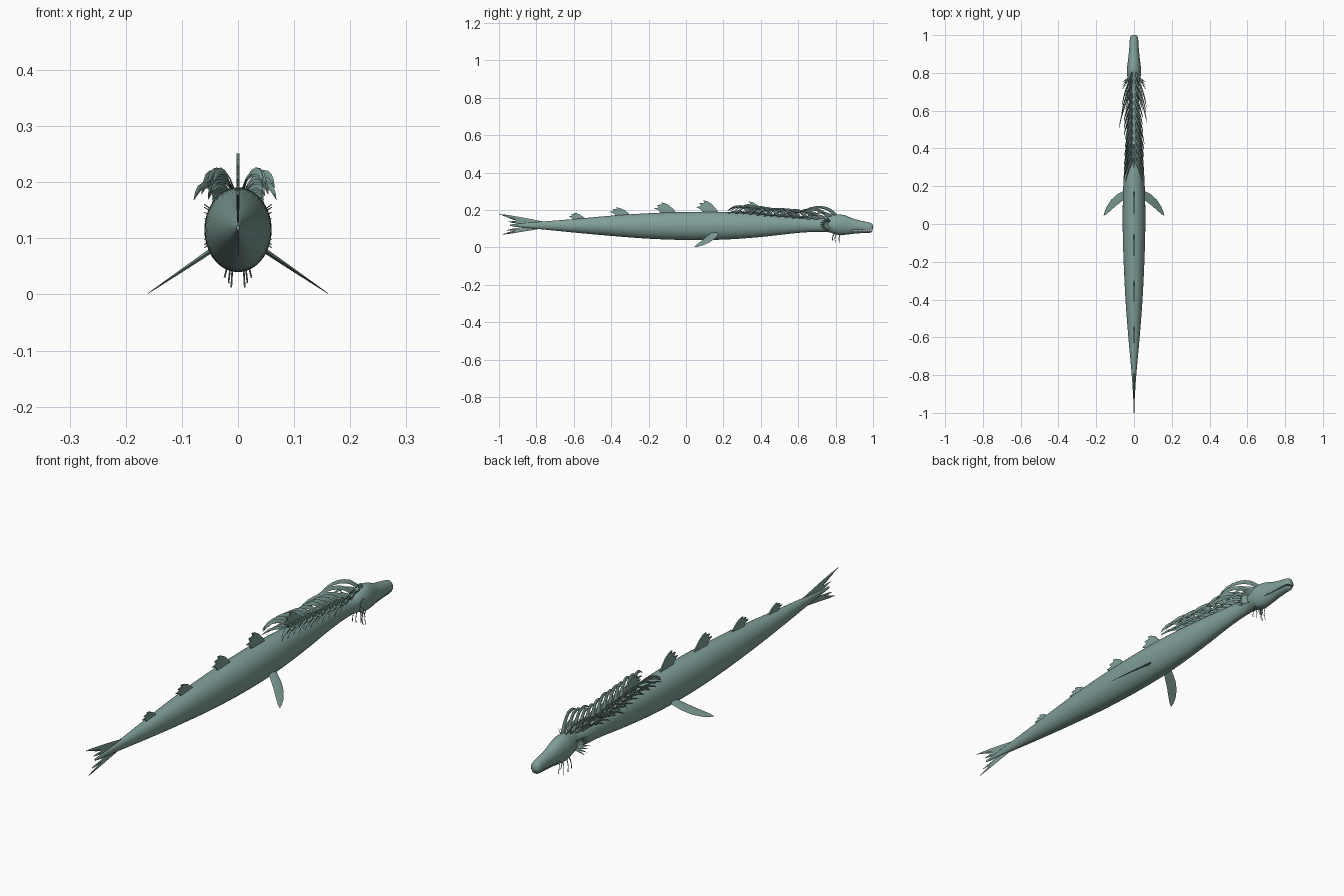
import bpy, bmesh, math, random
from mathutils import Vector

random.seed(4)
if "Cube" in bpy.data.objects:
    bpy.data.objects.remove(bpy.data.objects["Cube"])

skin = bpy.data.materials.new("sea green skin")
skin.use_nodes = True
skin.diffuse_color = (0.22, 0.35, 0.32, 1)
skin.node_tree.nodes["Principled BSDF"].inputs["Base Color"].default_value = skin.diffuse_color


def make(name, bm, smooth=False):
    bmesh.ops.recalc_face_normals(bm, faces=bm.faces)
    mesh = bpy.data.meshes.new(name)
    bm.to_mesh(mesh)
    bm.free()
    mesh.materials.append(skin)
    obj = bpy.data.objects.new(name, mesh)
    bpy.context.collection.objects.link(obj)
    if smooth:
        bpy.ops.object.select_all(action='DESELECT')
        obj.select_set(True)
        bpy.context.view_layer.objects.active = obj
        bpy.ops.object.shade_smooth_by_angle(angle=math.radians(40))
    return obj


def spline(points, steps):
    """Catmull-Rom curve through the points."""
    pts = [Vector(p) for p in points]
    pts = [2 * pts[0] - pts[1]] + pts + [2 * pts[-1] - pts[-2]]
    out = []
    for a, b, c, d in zip(pts, pts[1:], pts[2:], pts[3:]):
        for i in range(steps):
            t = i / steps
            out.append((2 * b + (c - a) * t + (2 * a - 5 * b + 4 * c - d) * t * t
                        + (3 * b - a - 3 * c + d) * t ** 3) / 2)
    return out + [pts[-2]]


def loft(bm, rings):
    """Skin closed rings of points and cap both ends."""
    rows = [[bm.verts.new(p) for p in ring] for ring in rings]
    for lo, hi in zip(rows, rows[1:]):
        for i in range(len(lo)):
            j = (i + 1) % len(lo)
            bm.faces.new((lo[i], lo[j], hi[j], hi[i]))
    bm.faces.new(rows[0])
    bm.faces.new(rows[-1])


def ribbon(bm, path, width, across, thick=0.002, taper=0.6):
    """Flat pointed blade along a path."""
    rings = []
    n = len(path) - 1
    across = Vector(across).normalized()
    for i, p in enumerate(path):
        along = (path[min(i + 1, n)] - path[max(i - 1, 0)]).normalized()
        side = (across - along * across.dot(along)).normalized()
        w = width / 2 * max(0.05, (1 - i / n) ** taper)
        flat = along.cross(side) * thick / 2
        rings.append((p + side * w, p + flat, p - side * w, p - flat))
    loft(bm, rings)


def plate(bm, outline, thick):
    """Flat side-on plate from a (y, z) outline."""
    a, b = [[bm.verts.new((x, y, z)) for y, z in outline] for x in (-thick / 2, thick / 2)]
    bm.faces.new(a)
    bm.faces.new(b)
    for i in range(len(a)):
        j = (i + 1) % len(a)
        bm.faces.new((a[i], a[j], b[j], b[i]))


# Body and head: y, half width, underside, top
profile = [(-0.94, 0.003, 0.115, 0.123), (-0.8, 0.012, 0.1, 0.136), (-0.6, 0.03, 0.08, 0.152),
           (-0.4, 0.045, 0.062, 0.17), (-0.2, 0.055, 0.047, 0.183), (0, 0.06, 0.04, 0.19),
           (0.2, 0.057, 0.042, 0.19), (0.4, 0.045, 0.056, 0.18), (0.6, 0.03, 0.078, 0.162),
           (0.72, 0.026, 0.084, 0.155), (0.77, 0.034, 0.08, 0.168), (0.81, 0.038, 0.068, 0.177),
           (0.85, 0.034, 0.068, 0.172), (0.9, 0.028, 0.074, 0.152), (0.95, 0.024, 0.077, 0.14),
           (0.98, 0.022, 0.078, 0.133), (0.994, 0.018, 0.083, 0.127), (1, 0.009, 0.095, 0.115)]
# two values per vector keep the spline three dimensional
half = spline([(y, w, 0) for y, w, lo, hi in profile], 4)
span = spline([(y, lo, hi) for y, w, lo, hi in profile], 4)
angles = [math.tau * i / 36 for i in range(36)]
bm = bmesh.new()
loft(bm, [[(h.y * math.cos(a), h.x, (s.y + s.z) / 2 + (s.z - s.y) / 2 * math.sin(a)) for a in angles]
          for h, s in zip(half, span)])
body = make("body", bm)


def back_height(y):
    return min(span, key=lambda s: abs(s.x - y)).z


# Mouth slit cut through the snout
bm = bmesh.new()
rings = [[(x, y, 0.093 + s * t) for x, s in ((-0.1, -1), (0.1, -1), (0.1, 1), (-0.1, 1))]
         for y, t in ((0.865, 0.0005), (1.1, 0.004))]
loft(bm, rings)
cutter = make("mouth_cutter", bm)
cutter.hide_render = True
slit = body.modifiers.new("mouth", 'BOOLEAN')
slit.operation = 'DIFFERENCE'
slit.object = cutter
bpy.context.view_layer.objects.active = body
bpy.ops.object.select_all(action='DESELECT')
body.select_set(True)
bpy.ops.object.modifier_apply(modifier=slit.name)
bpy.data.objects.remove(cutter)
bpy.ops.object.shade_smooth_by_angle(angle=math.radians(40))

# Small teeth along the mouth slit
bm = bmesh.new()
for side in (-1, 1):
    for i in range(9):
        y = 0.885 + i * 0.012
        x = side * (min(half, key=lambda h: abs(h.x - y)).y - 0.003)
        ribbon(bm, [Vector((x, y, 0.097)), Vector((x, y, 0.089))], 0.005, (0, 1, 0))
make("teeth", bm)

# Dorsal fins with a ragged trailing edge: rear, length, height
bm = bmesh.new()
for rear, length, height in ((-0.63, 0.1, 0.033), (-0.41, 0.12, 0.04), (-0.17, 0.125, 0.053),
                             (0.055, 0.125, 0.06), (0.3, 0.125, 0.062)):
    shape = [(1, -0.2), (0.85, 0.25), (0.65, 0.7), (0.45, 0.95), (0.3, 1), (0.34, 0.8), (0.12, 0.75),
             (0.22, 0.5), (0, 0.42), (0.2, 0.2), (0.3, -0.2)]
    base = back_height(rear + length / 2)
    plate(bm, [(rear + u * length, base + v * height) for u, v in shape], 0.005)
make("dorsal_fins", bm)

# Tail fin of split rays
bm = bmesh.new()
for path, width in (([(-0.76, 0.125), (-0.88, 0.152), (-1, 0.178)], 0.026),
                    ([(-0.78, 0.125), (-0.88, 0.143), (-0.96, 0.164)], 0.022),
                    ([(-0.78, 0.12), (-0.88, 0.132), (-0.95, 0.138)], 0.022),
                    ([(-0.78, 0.118), (-0.88, 0.115), (-0.94, 0.117)], 0.022),
                    ([(-0.78, 0.115), (-0.88, 0.1), (-0.96, 0.092)], 0.022),
                    ([(-0.76, 0.115), (-0.88, 0.092), (-0.98, 0.07)], 0.024)):
    ribbon(bm, spline([(0, y, z) for y, z in path], 3), width, (0, 0, 1), 0.004, 0.5)
make("tail_fin", bm)

for side, label in ((1, "left"), (-1, "right")):
    # Pectoral fin: leaf-shaped blade sweeping out, down and back
    root, tip = Vector((0.045 * side, 0.16, 0.08)), Vector((0.16 * side, 0.045, 0.002))
    chord = Vector((0.035 * side, 0.05, -0.024)).normalized()
    flat = (tip - root).cross(chord).normalized()
    rings = []
    for t, w in ((0, 0.02), (0.25, 0.024), (0.5, 0.022), (0.75, 0.016), (0.92, 0.008), (1, 0.001)):
        mid = root.lerp(tip, t) + chord * 0.012 * math.sin(math.pi * t)
        k = 0.004 * (1 - t) + 0.0005
        rings.append((mid + chord * w, mid + flat * k, mid - chord * w, mid - flat * k))
    bm = bmesh.new()
    loft(bm, rings)
    make(label + "_pectoral_fin", bm, True)

    # Mane of curling locks along the neck
    bm = bmesh.new()
    for i in range(13):
        y = 0.8 - i * 0.038
        z = back_height(y) - 0.004
        size = random.uniform(0.8, 1.05) * (1.15 if i < 3 else 0.8)
        lift = min(1, (0.222 - z) / 0.046)
        path = [(0.008, 0, 0), (0.022, -0.035, 0.03 * lift), (0.042, -0.085, 0.044 * lift),
                (0.058, -0.14, 0.038 * lift), (0.066, -0.18, 0.018 * lift)]
        path = [(side * x * size, y + dy * size, z + dz) for x, dy, dz in path]
        ribbon(bm, spline(path, 2), 0.02, (side * 0.5, 0.3, 1), 0.002, 0.5)
        # shorter lock lying close to the neck
        low = [(side * x, y - 0.02 + dy, z + dz) for x, dy, dz in
               ((0.012, 0, -0.002), (0.026, -0.035, 0.012), (0.038, -0.075, 0.012), (0.046, -0.1, 0.002))]
        ribbon(bm, spline(low, 2), 0.014, (side * 0.5, 0, 1), 0.002, 0.5)
    make(label + "_mane", bm)

    # Cheek frill of radiating spikes
    bm = bmesh.new()
    for i in range(9):
        a = math.radians(-75 + i * 150 / 8)
        start = Vector((side * 0.028, 0.775 - 0.012 * math.cos(a), 0.122 + 0.015 * math.sin(a)))
        end = Vector((side * 0.06, 0.765 - 0.05 * math.cos(a), 0.122 + 0.04 * math.sin(a)))
        ribbon(bm, [start, start.lerp(end, 0.5), end], 0.012, (0, math.sin(a), math.cos(a)))
    make(label + "_cheek_frill", bm)

    # Chin barbels
    bm = bmesh.new()
    for y, x, low in ((0.83, 0.01, 0.012), (0.808, 0.014, 0.02), (0.795, 0.02, 0.03)):
        path = [(side * x, y, 0.08), (side * x, y - 0.012, 0.05), (side * x * 1.2, y - 0.008, low)]
        ribbon(bm, spline(path, 3), 0.006, (0, 1, 0), 0.003, 0.5)
    make(label + "_barbels", bm)
